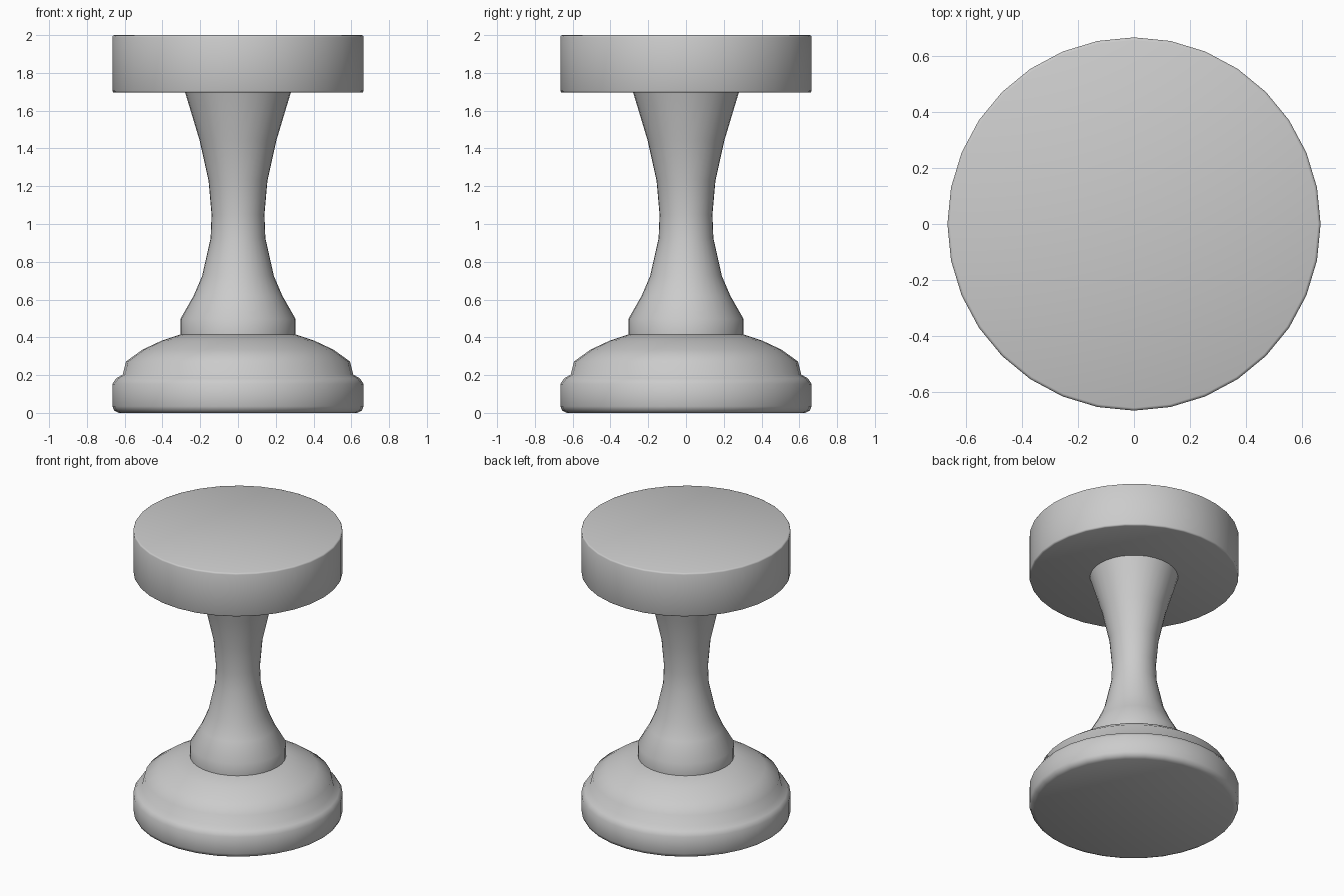
import bpy
import bmesh
from math import sin, cos, pi, radians

if "Cube" in bpy.data.objects:
    bpy.data.objects.remove(bpy.data.objects["Cube"])

SIDES = 32


def lathe(name, profile, angle=40):
    """Turn an (radius, height) profile, listed bottom to top, into a closed solid."""
    bm = bmesh.new()
    rings = [[bm.verts.new((r * cos(2 * pi * i / SIDES), r * sin(2 * pi * i / SIDES), z))
              for i in range(SIDES)] for r, z in profile]
    for low, high in zip(rings, rings[1:]):
        for i in range(SIDES):
            j = (i + 1) % SIDES
            bm.faces.new((low[i], low[j], high[j], high[i]))
    bm.faces.new(rings[0][::-1])
    bm.faces.new(rings[-1])
    mesh = bpy.data.meshes.new(name)
    bm.to_mesh(mesh)
    bm.free()
    obj = bpy.data.objects.new(name, mesh)
    bpy.context.collection.objects.link(obj)
    bpy.ops.object.select_all(action='DESELECT')
    obj.select_set(True)
    bpy.context.view_layer.objects.active = obj
    bpy.ops.object.shade_smooth_by_angle(angle=radians(angle))
    return obj


# Rounded foot with the stepped dome above it
lathe("base", [(0.63, 0), (0.655, 0.012), (0.665, 0.035), (0.665, 0.153),
               (0.645, 0.183), (0.61, 0.203), (0.593, 0.272), (0.505, 0.335),
               (0.405, 0.382), (0.305, 0.415)], 60)

# Waisted column with a short collar at its foot
lathe("stem", [(0.305, 0.415), (0.305, 0.497), (0.235, 0.62), (0.19, 0.725),
               (0.145, 0.925), (0.14, 1.05), (0.156, 1.23), (0.204, 1.445),
               (0.28, 1.697)])

# Thick round seat with a fine softened edge
lathe("seat", [(0.655, 1.695), (0.662, 1.698), (0.665, 1.705), (0.665, 1.99),
               (0.662, 1.997), (0.655, 2.0)], 50)
